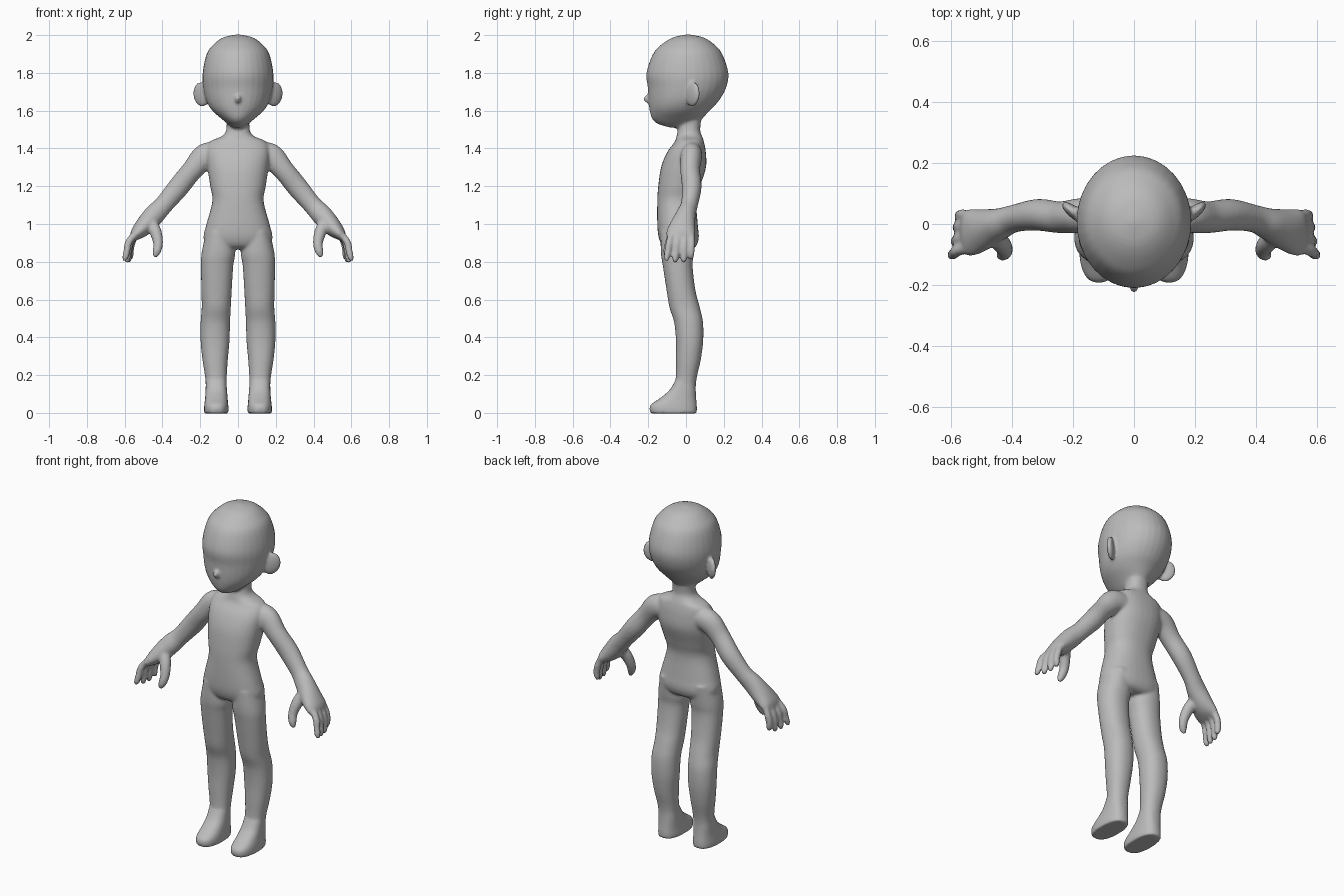
import bpy, bmesh, math
from mathutils import Vector, Matrix

SEG = 32
bm = bmesh.new()


def spline(rows, steps=5):
    """Catmull-Rom resampling of a list of number rows."""
    out = []
    n = len(rows)
    for i in range(n - 1):
        p0, p1 = rows[max(i - 1, 0)], rows[i]
        p2, p3 = rows[i + 1], rows[min(i + 2, n - 1)]
        for k in range(steps):
            t = k / steps
            out.append([0.5 * (2 * b + (c - a) * t + (2 * a - 5 * b + 4 * c - d) * t * t
                               + (3 * b - a - 3 * c + d) * t ** 3)
                        for a, b, c, d in zip(p0, p1, p2, p3)])
    out.append(list(rows[-1]))
    return out


def loft(rings):
    """Skin closed rings of points and cap both ends."""
    vs = [[bm.verts.new(p) for p in r] for r in rings]
    for a, b in zip(vs, vs[1:]):
        for i in range(SEG):
            j = (i + 1) % SEG
            bm.faces.new((a[i], a[j], b[j], b[i]))
    bm.faces.new(vs[0])
    bm.faces.new(vs[-1])


def oval(c, u, v, n=2.0):
    pts = []
    for i in range(SEG):
        a = 2 * math.pi * i / SEG
        ca, sa = math.cos(a), math.sin(a)
        pts.append(c + u * math.copysign(abs(ca) ** (2 / n), ca)
                   + v * math.copysign(abs(sa) ** (2 / n), sa))
    return pts


def stack(rows, s=1, n=2.0):
    """Horizontal sections: z, x min, x max, y front, y back."""
    loft([oval(Vector((s * (a + b) / 2, (f + k) / 2, z)),
               Vector(((b - a) / 2, 0, 0)), Vector((0, (k - f) / 2, 0)), n)
          for z, a, b, f, k in spline(rows)])


def tube(rows, s=1):
    """Limb along a path: x, y, z, radius across, radius in y."""
    rows = spline(rows)
    rings = []
    for i, (x, y, z, r, ry) in enumerate(rows):
        t = Vector(rows[min(i + 1, len(rows) - 1)][:3]) - Vector(rows[max(i - 1, 0)][:3])
        u = t.cross(Vector((0, 1, 0))).normalized()
        v = u.cross(t).normalized()
        ring = oval(Vector((x, y, z)), u * r, v * ry)
        rings.append([Vector((s * p.x, p.y, p.z)) for p in ring])
    loft(rings)


def ball(c, size, rot=0, tilt=0):
    m = (Matrix.Translation(c) @ Matrix.Rotation(rot, 4, 'Z')
         @ Matrix.Rotation(tilt, 4, 'Y') @ Matrix.Diagonal((*size, 1)))
    bmesh.ops.create_uvsphere(bm, u_segments=24, v_segments=16, radius=1, matrix=m)


def centred(rows):
    return [(z, -w, w, f, k) for z, w, f, k in rows]


# head
stack(centred([
    (2.003, .012, .0, .02), (1.987, .08, -.07, .095), (1.95, .13, -.13, .15),
    (1.9, .166, -.175, .192), (1.8, .187, -.209, .224), (1.72, .184, -.202, .212),
    (1.65, .167, -.198, .172), (1.6, .136, -.192, .125), (1.555, .085, -.178, .085),
    (1.528, .052, -.145, .065), (1.51, .03, -.08, .04)]))
# nose
ball((0, -.193, 1.662), (.017, .033, .024))

# neck and torso
stack(centred([
    (1.58, .06, -.03, .085), (1.5, .062, -.042, .075), (1.465, .085, -.05, .085),
    (1.435, .15, -.06, .095), (1.38, .168, -.1, .105), (1.3, .162, -.132, .106),
    (1.2, .147, -.147, .075), (1.12, .136, -.152, .055), (1.0, .167, -.152, .062),
    (.93, .183, -.145, .068), (.885, .165, -.125, .055), (.865, .11, -.09, .03)]), n=2.3)

for s in (1, -1):
    # ear, swept backwards
    ball((s * .192, .035, 1.687), (.055, .02, .066), s * math.radians(38), s * math.radians(12))

    # leg
    stack([(.96, .03, .168, -.135, .055), (.85, .015, .192, -.133, .043),
           (.78, .025, .196, -.123, .035), (.65, .033, .194, -.103, .05),
           (.56, .038, .192, -.088, .073), (.48, .042, .198, -.063, .09),
           (.38, .045, .198, -.053, .091), (.28, .054, .188, -.053, .078),
           (.18, .06, .173, -.055, .056), (.1, .06, .17, -.07, .05)], s, 2.2)
    # foot
    stack([(.17, .062, .17, -.058, .05), (.12, .058, .172, -.088, .052),
           (.08, .055, .174, -.135, .054), (.045, .052, .178, -.185, .057),
           (.02, .05, .18, -.193, .058), (-.003, .052, .178, -.187, .056)], s, 2.5)

    # arm and palm
    tube([(.09, .03, 1.365, .06, .055), (.17, .028, 1.36, .068, .057),
          (.242, .022, 1.285, .056, .052), (.315, .03, 1.195, .056, .052),
          (.392, .018, 1.103, .05, .045), (.442, .0, 1.05, .055, .052),
          (.495, -.018, .99, .05, .068), (.535, -.028, .95, .036, .077),
          (.555, -.03, .925, .02, .07)], s)
    # fingers
    for y, ty, mx, tx, tz in ((-.088, -.102, .588, .606, .808), (-.048, -.057, .58, .592, .798),
                              (-.008, -.012, .576, .582, .798), (.03, .026, .57, .566, .815)):
        tube([(.535, y * .8, .96, .018, .019), (mx - .01, y, .905, .019, .0185),
              (mx, (y + ty) / 2, .86, .0185, .018), ((mx + tx) / 2, ty, tz + .015, .016, .016),
              (tx, ty, tz - .003, .008, .008)], s)
    # thumb
    tube([(.465, -.03, 1.02, .03, .03), (.437, -.062, .96, .032, .03),
          (.423, -.085, .9, .026, .026), (.43, -.1, .855, .022, .021),
          (.442, -.104, .825, .01, .01)], s)

bmesh.ops.recalc_face_normals(bm, faces=bm.faces)
mesh = bpy.data.meshes.new("figure_body")
bm.to_mesh(mesh)
bm.free()
body = bpy.data.objects.new("figure_body", mesh)
bpy.context.collection.objects.link(body)

# plain grey surface
grey = bpy.data.materials.new("plain grey")
grey.diffuse_color = (.5, .5, .5, 1)
mesh.materials.append(grey)

# fuse the parts into one smooth skin
fuse = body.modifiers.new("fuse", 'REMESH')
fuse.mode = 'VOXEL'
fuse.voxel_size = .008
fuse.use_smooth_shade = True
relax = body.modifiers.new("relax", 'SMOOTH')
relax.factor = .5
relax.iterations = 5
